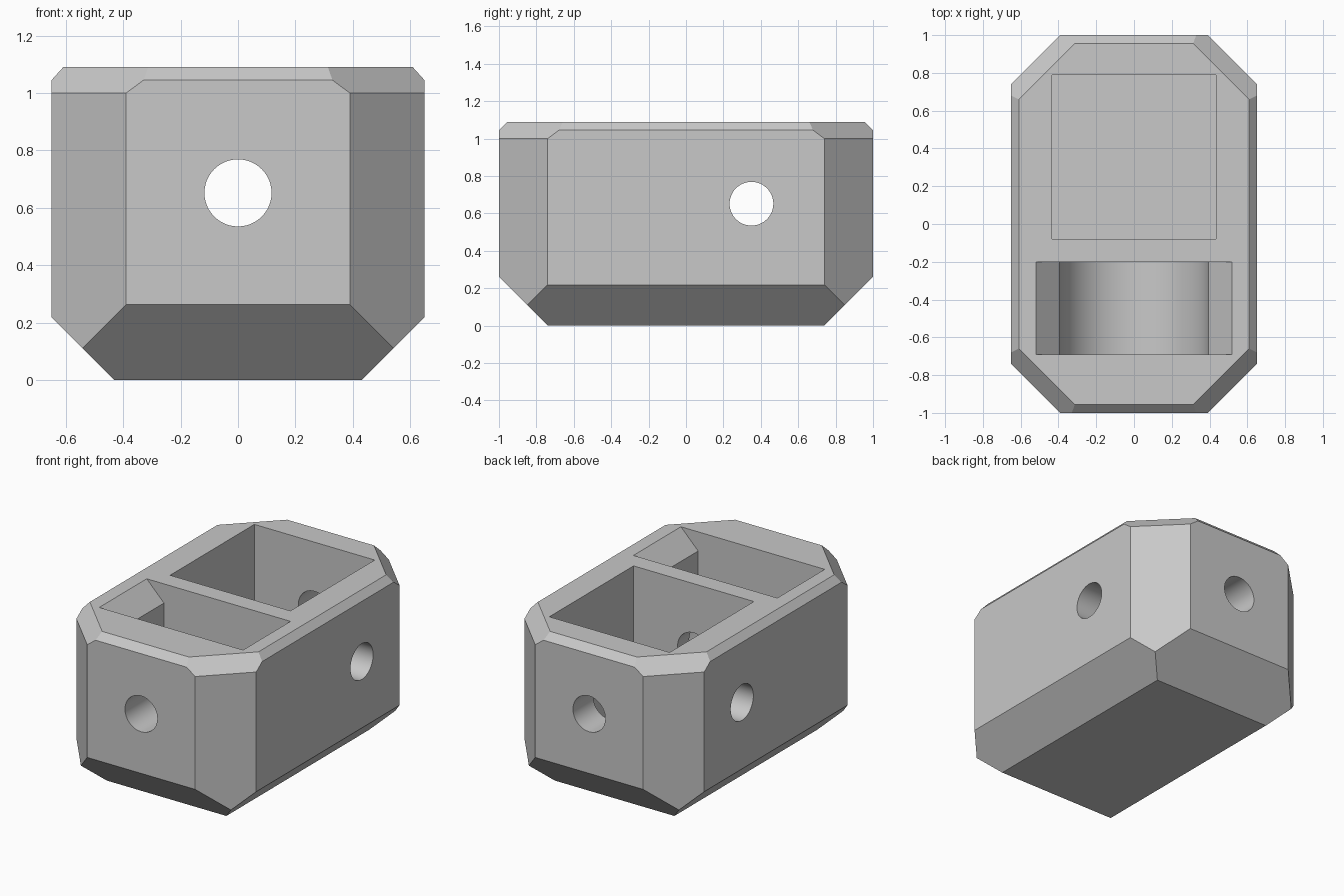
import bpy, bmesh, math
from mathutils import Matrix, Vector

cube = bpy.data.objects.get("Cube")
if cube:
    bpy.data.objects.remove(cube, do_unlink=True)

W, L, H = 0.65, 1.0, 1.09      # half width, half length, height
HOLE_Z, HOLE_R = 0.652, 0.117

grey = bpy.data.materials.new("light grey")
grey.use_nodes = True
colour = (0.58, 0.58, 0.58, 1)
grey.diffuse_color = colour
grey.node_tree.nodes["Principled BSDF"].inputs["Base Color"].default_value = colour


def add_object(name, bm):
    bmesh.ops.recalc_face_normals(bm, faces=bm.faces[:])
    mesh = bpy.data.meshes.new(name)
    bm.to_mesh(mesh)
    bm.free()
    mesh.materials.append(grey)
    obj = bpy.data.objects.new(name, mesh)
    bpy.context.collection.objects.link(obj)
    return obj


def box(bm, low, high):
    low, high = Vector(low), Vector(high)
    mat = Matrix.Translation((low + high) / 2) @ Matrix.Diagonal((*(high - low), 1))
    bmesh.ops.create_cube(bm, size=1, matrix=mat)


def slice_off(bm, point, normal):
    geom = bm.verts[:] + bm.edges[:] + bm.faces[:]
    cut = bmesh.ops.bisect_plane(bm, geom=geom, dist=1e-5, plane_co=point,
                                 plane_no=normal, clear_outer=True)
    edges = [e for e in cut["geom_cut"] if isinstance(e, bmesh.types.BMEdge)]
    bmesh.ops.holes_fill(bm, edges=edges, sides=0)


# Block with chamfered corners, underside and rim
bm = bmesh.new()
box(bm, (-W, -L, 0), (W, L, H))
for s in (-1, 1):
    slice_off(bm, (s * W, 0, 0.218), (s, 0, -1))
    slice_off(bm, (0, s * L, 0.263), (0, s, -1))
    for t in (-1, 1):
        slice_off(bm, (s * 0.39, t * L, 0), (s, t, 0))
for s in (-1, 1):
    slice_off(bm, (s * W, 0, 1.045), (s, 0, 0.9))
    slice_off(bm, (0, s * L, 1.045), (0, s, 1))
    for t in (-1, 1):
        slice_off(bm, (s * 0.39, t * L, 1.0), (s, t, 1.35))
body = add_object("chamfered_block", bm)

# Square rear pocket
bm = bmesh.new()
box(bm, (-0.435, -0.08, 0.22), (0.435, 0.79, H + 0.2))
cutters = [add_object("rear_pocket_cutter", bm)]

# Front slot: round bottom, straight sides, flared mouth
R = 0.395
profile = [(0.52, H + 0.2), (0.52, H), (R, H - 0.125)]
arc = [(R * math.cos(a), HOLE_Z - R * math.sin(a))
       for a in (math.pi * i / 48 for i in range(49))]
outline = profile + arc + [(-x, z) for x, z in reversed(profile)]
bm = bmesh.new()
face = bm.faces.new([bm.verts.new((x, -0.69, z)) for x, z in outline])
ext = bmesh.ops.extrude_face_region(bm, geom=[face])
bmesh.ops.translate(bm, vec=(0, 0.49, 0),
                    verts=[v for v in ext["geom"] if isinstance(v, bmesh.types.BMVert)])
cutters.append(add_object("front_slot_cutter", bm))

# Lengthwise and crosswise bores
for name, y, axis in (("long_bore_cutter", 0, "X"), ("cross_bore_cutter", 0.35, "Y")):
    bm = bmesh.new()
    bmesh.ops.create_cone(bm, cap_ends=True, segments=48, radius1=HOLE_R,
                          radius2=HOLE_R, depth=3,
                          matrix=Matrix.Translation((0, y, HOLE_Z))
                          @ Matrix.Rotation(math.pi / 2, 4, axis))
    cutters.append(add_object(name, bm))

# Cut everything, then drop the cutters
bpy.ops.object.select_all(action="DESELECT")
body.select_set(True)
bpy.context.view_layer.objects.active = body
for cutter in cutters:
    cutter.hide_render = True
    mod = body.modifiers.new(cutter.name, "BOOLEAN")
    mod.operation, mod.solver, mod.object = "DIFFERENCE", "EXACT", cutter
    bpy.ops.object.modifier_apply(modifier=mod.name)
    bpy.data.objects.remove(cutter, do_unlink=True)
bpy.ops.object.shade_smooth_by_angle(angle=math.radians(20))
